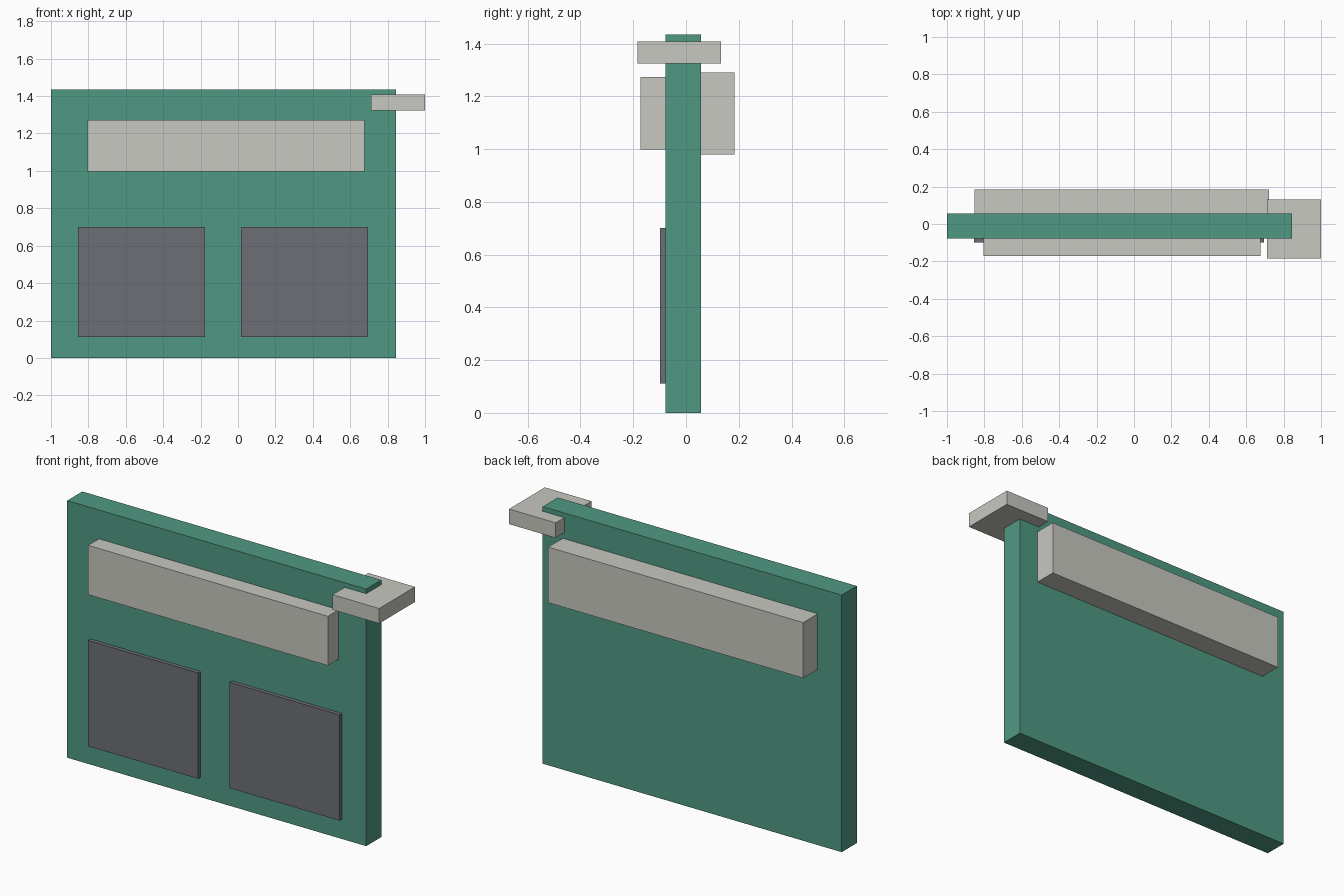
import bpy

if "Cube" in bpy.data.objects:
    bpy.data.objects.remove(bpy.data.objects["Cube"])


def material(name, rgb):
    # sRGB 0-255 to linear
    lin = [((c / 255 + 0.055) / 1.055) ** 2.4 for c in rgb]
    m = bpy.data.materials.new(name)
    m.diffuse_color = (*lin, 1)
    m.use_nodes = True
    m.node_tree.nodes["Principled BSDF"].inputs["Base Color"].default_value = m.diffuse_color
    return m


green = material("green", (80, 153, 131))
light_grey = material("light grey", (200, 200, 193))
dark_grey = material("dark grey", (108, 111, 118))


def box(name, x, y, z, mat):
    bpy.ops.mesh.primitive_cube_add(size=1)
    o = bpy.context.object
    o.name = name
    for v in o.data.vertices:
        v.co = [r[0] if c < 0 else r[1] for c, r in zip(v.co, (x, y, z))]
    o.data.materials.append(mat)
    return o


# Main upright board
box("board", (-1, 0.845), (-0.077, 0.056), (0, 1.434), green)

# Rails on the front and back
box("front_rail", (-0.805, 0.675), (-0.172, -0.07), (0.998, 1.273), light_grey)
box("back_rail", (-0.852, 0.722), (0.05, 0.184), (0.98, 1.29), light_grey)

# Block around the upper right corner
box("corner_block", (0.712, 1), (-0.184, 0.132), (1.324, 1.408), light_grey)

# Two thin front panels
for side, x in (("left", -0.856), ("right", 0.016)):
    box(side + "_panel", (x, x + 0.68), (-0.099, -0.07), (0.111, 0.701), dark_grey)
